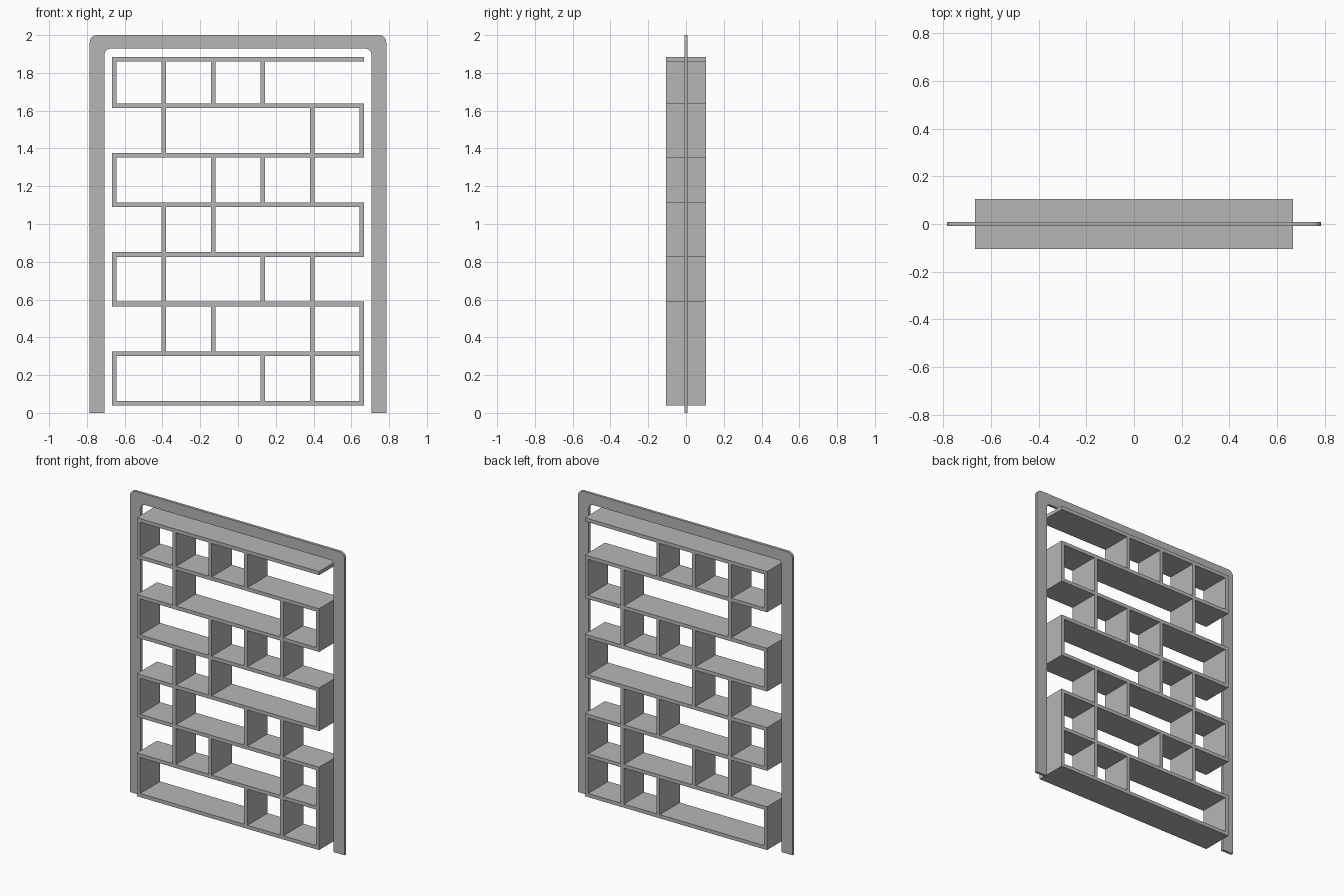
import bpy, bmesh
from math import cos, sin, radians

cube = bpy.data.objects.get("Cube")
if cube:
    bpy.data.objects.remove(cube, do_unlink=True)

grey = bpy.data.materials.new("plain grey")
grey.use_nodes = True
colour = (0.47, 0.47, 0.47, 1)
grey.diffuse_color = colour
grey.node_tree.nodes["Principled BSDF"].inputs["Base Color"].default_value = colour


def finish(name, bm):
    bmesh.ops.recalc_face_normals(bm, faces=bm.faces)
    mesh = bpy.data.meshes.new(name)
    bm.to_mesh(mesh)
    bm.free()
    mesh.materials.append(grey)
    obj = bpy.data.objects.new(name, mesh)
    bpy.context.collection.objects.link(obj)
    return obj


def board(name, x0, x1, z0, z1, half_depth):
    bm = bmesh.new()
    bmesh.ops.create_cube(bm, size=1)
    for v in bm.verts:
        v.co = (x1 if v.co.x > 0 else x0,
                half_depth if v.co.y > 0 else -half_depth,
                z1 if v.co.z > 0 else z0)
    return finish(name, bm)


def arch(half_width, top, radius, steps=8):
    """Points of an upside-down U with rounded corners, from right foot to left foot."""
    right = [(half_width - radius + radius * cos(radians(90 * i / steps)),
              top - radius + radius * sin(radians(90 * i / steps)))
             for i in range(steps + 1)]
    right.insert(0, (half_width, 0))
    return right + [(-x, z) for x, z in reversed(right)]


# Thin outer frame with rounded corners
FRAME_HALF = 0.009
outline = arch(0.785, 2.0, 0.037) + arch(0.706, 1.928, 0.03)[::-1]
bm = bmesh.new()
face = bm.faces.new([bm.verts.new((x, -FRAME_HALF, z)) for x, z in outline])
extruded = bmesh.ops.extrude_face_region(bm, geom=[face])
for v in extruded["geom"]:
    if isinstance(v, bmesh.types.BMVert):
        v.co.y = FRAME_HALF
finish("outer_frame", bm)

# Shelves, lowest first
WIDTH, DEPTH, THICK = 0.667, 0.105, 0.024
PITCH = 0.2622
shelf_bottoms = [0.04 + PITCH * i for i in range(7)] + [1.859]
for i, z in enumerate(shelf_bottoms):
    board(f"shelf_{i + 1}", -WIDTH, WIDTH, z, z + THICK, DEPTH)

# Staggered dividers: column numbers for each row, lowest first
rows = ["0345", "1245", "0134", "125", "0234", "145", "0123"]
column_step = (2 * WIDTH - THICK) / 5
for r, columns in enumerate(rows):
    for c in columns:
        x = -WIDTH + int(c) * column_step
        board(f"divider_row_{r + 1}_column_{int(c) + 1}", x, x + THICK,
              shelf_bottoms[r] + THICK, shelf_bottoms[r + 1], DEPTH)
